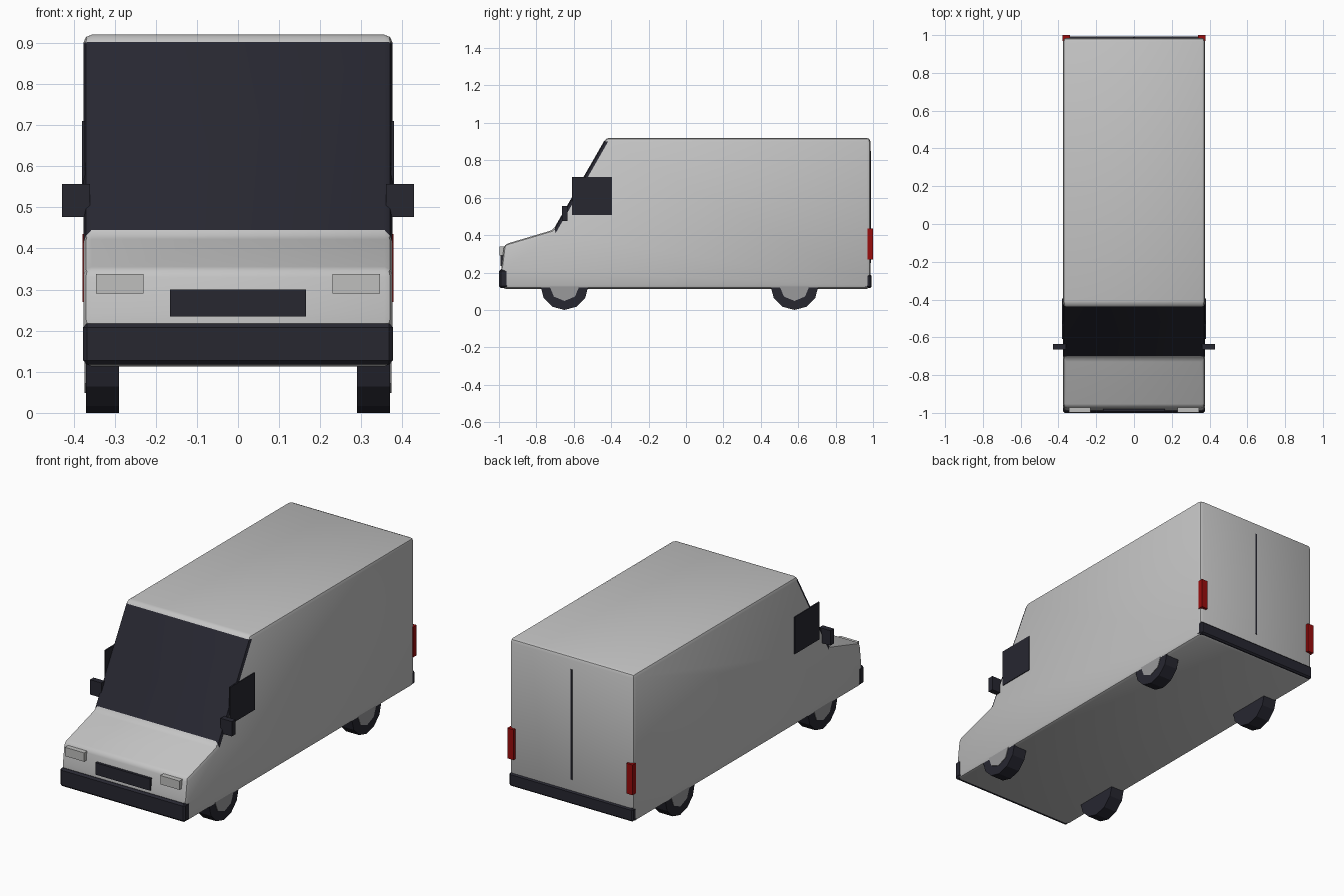
import bpy, bmesh, math
from mathutils import Matrix

if "Cube" in bpy.data.objects:
    bpy.data.objects.remove(bpy.data.objects["Cube"])


def material(name, rgb):
    m = bpy.data.materials.new(name)
    m.diffuse_color = (*rgb, 1)
    m.use_nodes = True
    m.node_tree.nodes["Principled BSDF"].inputs["Base Color"].default_value = m.diffuse_color
    return m


PAINT = material("body_paint", (0.55, 0.55, 0.55))
DARK = material("dark_trim", (0.02, 0.02, 0.03))
HUB = material("hub_grey", (0.32, 0.32, 0.33))
LAMP = material("headlight_grey", (0.52, 0.52, 0.51))
RED = material("tail_red", (0.32, 0.004, 0.004))


def finish(bm, name, *mats, smooth=None):
    bmesh.ops.recalc_face_normals(bm, faces=bm.faces)
    me = bpy.data.meshes.new(name)
    bm.to_mesh(me)
    bm.free()
    ob = bpy.data.objects.new(name, me)
    bpy.context.collection.objects.link(ob)
    for m in mats:
        me.materials.append(m)
    if smooth:
        bpy.ops.object.select_all(action='DESELECT')
        ob.select_set(True)
        bpy.context.view_layer.objects.active = ob
        bpy.ops.object.shade_smooth_by_angle(angle=math.radians(smooth))
    return ob


def box(name, x, y, z, mat, bevel=0):
    """Box from (min, max) pairs."""
    bm = bmesh.new()
    mid = [(a + b) / 2 for a, b in (x, y, z)]
    size = [b - a for a, b in (x, y, z)]
    bmesh.ops.create_cube(bm, size=1, matrix=Matrix.Translation(mid) @ Matrix.Diagonal((*size, 1)))
    if bevel:
        bmesh.ops.bevel(bm, geom=bm.edges[:], offset=bevel, segments=1, affect='EDGES')
    return finish(bm, name, mat)


def disc(name, x, y, z, r, depth, sides, mat):
    """Cylinder lying along x with a vertex at the bottom."""
    bm = bmesh.new()
    bmesh.ops.create_cone(bm, cap_ends=True, segments=sides, radius1=r, radius2=r, depth=depth,
                          matrix=Matrix.Translation((x, y, z)) @ Matrix.Rotation(math.pi / 2, 4, 'Y'))
    return finish(bm, name, mat)


# Body: side profile extruded across the width, all edges rounded
W = 0.376
profile = [(-0.985, 0.113), (-0.988, 0.22), (-0.972, 0.35), (-0.71, 0.428),
           (-0.428, 0.92), (0.986, 0.92), (0.986, 0.113)]
bm = bmesh.new()
side = bm.faces.new([bm.verts.new((-W, y, z)) for y, z in profile])
ext = bmesh.ops.extrude_face_region(bm, geom=[side], use_keep_orig=True)
for v in ext['geom']:
    if isinstance(v, bmesh.types.BMVert):
        v.co.x = W
bmesh.ops.recalc_face_normals(bm, faces=bm.faces)
bmesh.ops.bevel(bm, geom=bm.edges[:], offset=0.02, segments=2, profile=0.5, affect='EDGES')
bmesh.ops.recalc_face_normals(bm, faces=bm.faces)
# Windscreen: the sloping faces between bonnet and roof
for f in bm.faces:
    c = f.calc_center_median()
    if 0.45 < c.z < 0.89 and c.y < -0.43 and f.normal.y < -0.15:
        f.material_index = 1
finish(bm, "van_body", PAINT, DARK, smooth=35)

# Bumpers, grille and rear door seam
box("front_bumper", (-0.377, 0.377), (-1.0, -0.95), (0.118, 0.218), DARK, 0.01)
box("rear_bumper", (-0.374, 0.374), (0.95, 0.993), (0.118, 0.19), DARK, 0.008)
box("grille", (-0.165, 0.165), (-0.993, -0.95), (0.235, 0.30), DARK)
box("rear_door_seam", (-0.005, 0.005), (0.98, 0.989), (0.25, 0.85), DARK)

# Paired parts
for s, tag in ((-1, "left"), (1, "right")):
    def span(a, b):
        return tuple(sorted((s * a, s * b)))
    box(f"{tag}_headlight", span(0.23, 0.345), (-0.998, -0.95), (0.29, 0.338), LAMP)
    box(f"{tag}_tail_light", span(0.34, 0.378), (0.97, 1.0), (0.27, 0.435), RED)
    box(f"{tag}_side_window", span(0.372, 0.38), (-0.61, -0.395), (0.507, 0.71), DARK)
    box(f"{tag}_mirror", span(0.36, 0.428), (-0.664, -0.634), (0.476, 0.557), DARK)
    for y, end in ((-0.65, "front"), (0.58, "rear")):
        disc(f"{end}_{tag}_wheel", s * 0.33, y, 0.128, 0.128, 0.08, 12, DARK)
        disc(f"{end}_{tag}_hub", s * 0.348, y, 0.128, 0.08, 0.05, 8, HUB)
